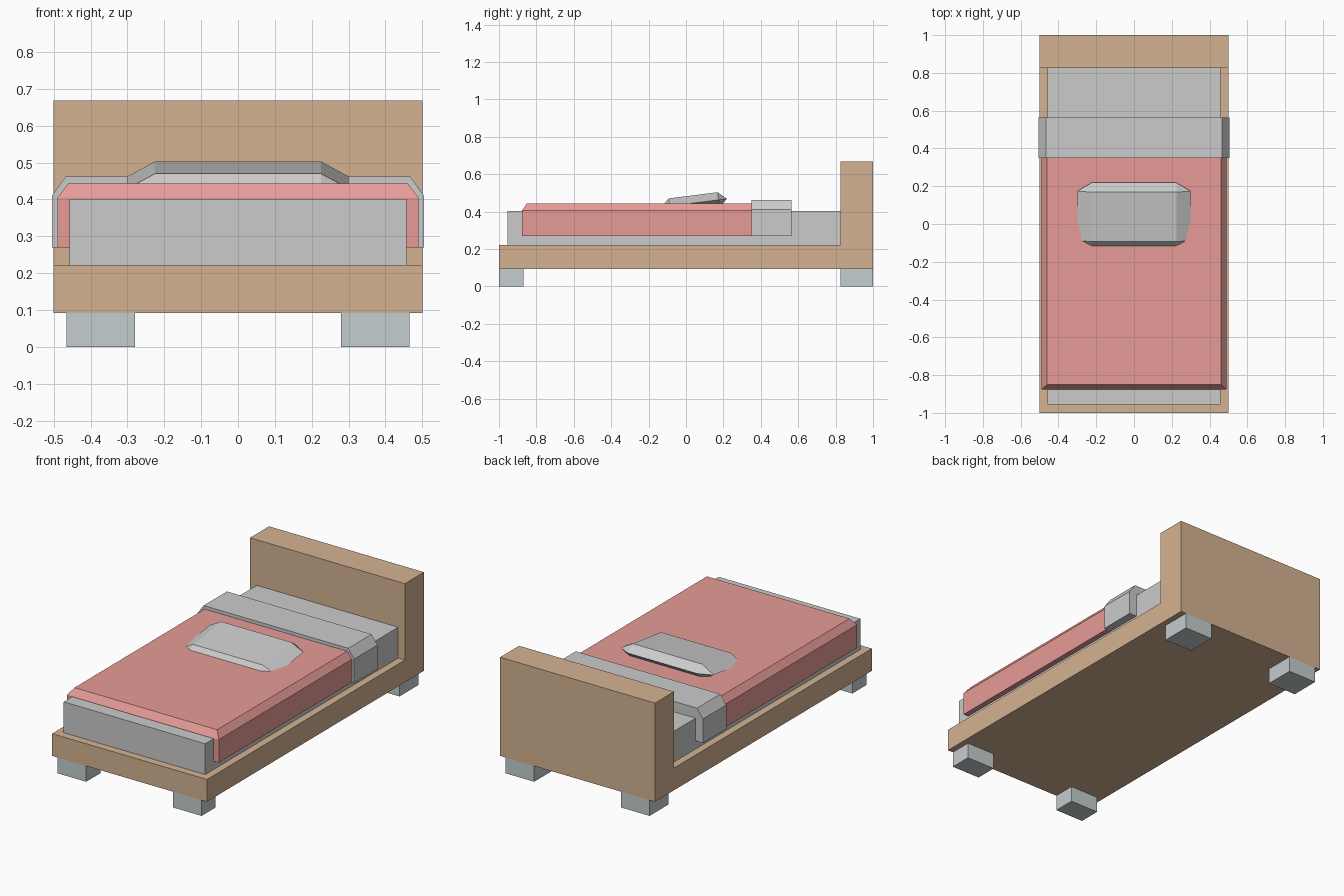
import bpy, bmesh
from mathutils import Matrix, Vector

if "Cube" in bpy.data.objects:
    bpy.data.objects.remove(bpy.data.objects["Cube"])


def material(name, color):
    m = bpy.data.materials.new(name)
    m.diffuse_color = (*color, 1)
    m.use_nodes = True
    m.node_tree.nodes["Principled BSDF"].inputs["Base Color"].default_value = m.diffuse_color
    return m


WOOD = material("wood", (0.66, 0.45, 0.29))
PINK = material("pink_fabric", (0.80, 0.33, 0.31))
PALE = material("pale_metal", (0.56, 0.61, 0.62))


def finish(bm, name, mat=None):
    bmesh.ops.remove_doubles(bm, verts=bm.verts, dist=1e-5)
    bmesh.ops.recalc_face_normals(bm, faces=bm.faces)
    mesh = bpy.data.meshes.new(name)
    bm.to_mesh(mesh)
    bm.free()
    ob = bpy.data.objects.new(name, mesh)
    bpy.context.collection.objects.link(ob)
    if mat:
        mesh.materials.append(mat)
    return ob


def loft(name, sections, mat=None):
    """Skin closed loops of equal length and cap both ends."""
    bm = bmesh.new()
    rings = [[bm.verts.new(p) for p in s] for s in sections]
    for a, b in zip(rings, rings[1:]):
        for i in range(len(a)):
            j = (i + 1) % len(a)
            bm.faces.new((a[i], a[j], b[j], b[i]))
    bm.faces.new(rings[0])
    bm.faces.new(rings[-1])
    return finish(bm, name, mat)


def box(name, x0, x1, y0, y1, z0, z1, mat=None):
    ring = [(x0, y0), (x1, y0), (x1, y1), (x0, y1)]
    return loft(name, [[(x, y, z) for x, y in ring] for z in (z0, z1)], mat)


def drape(y, side_x, shoulder_z, top_x, top_z):
    """Cross-section of cloth hanging over the mattress."""
    half = [(0.457, 0.40), (0.457, 0.27), (side_x, 0.27),
            (side_x, shoulder_z), (top_x, top_z)]
    pts = half + [(-x, z) for x, z in reversed(half)]
    return [(x, y, z) for x, z in pts]


# Bed frame with headboard, one L-shaped profile
profile = [(-1, 0.092), (1, 0.092), (1, 0.668), (0.825, 0.668), (0.825, 0.222), (-1, 0.222)]
loft("bed_frame", [[(x, y, z) for y, z in profile] for x in (-0.5, 0.5)], WOOD)

# Legs
for x0, x1, side in ((0.28, 0.465, "right"), (-0.465, -0.28, "left")):
    for y0, y1, end in ((-1, -0.87, "front"), (0.825, 1, "back")):
        box(f"{end}_{side}_leg", x0, x1, y0, y1, 0, 0.092, PALE)

# Mattress
box("mattress", -0.457, 0.457, -0.955, 0.825, 0.222, 0.402)

# Blanket, chamfered along the sides and foot end
loft("blanket", [drape(-0.877, 0.49, 0.405, 0.49, 0.405),
                 drape(-0.85, 0.49, 0.405, 0.46, 0.444),
                 drape(0.35, 0.49, 0.405, 0.46, 0.444)], PINK)

# Folded sheet band
loft("folded_sheet", [drape(y, 0.505, 0.41, 0.467, 0.463) for y in (0.35, 0.565)])

# Tilted cushion with bevelled rim
bm = bmesh.new()
for sx in (-1, 1):
    for sy in (-1, 1):
        for p in ((0.225, 0.132, 0.041), (0.225, 0.132, -0.041),
                  (0.30, 0.132, 0), (0.225, 0.177, 0)):
            bm.verts.new((sx * p[0], sy * p[1], p[2]))
bmesh.ops.convex_hull(bm, input=bm.verts)
bmesh.ops.dissolve_limit(bm, angle_limit=0.01, verts=bm.verts, edges=bm.edges)
tilt = Matrix.Translation(Vector((0, 0.043, 0.446))) @ Matrix.Rotation(0.126, 4, 'X')
bmesh.ops.transform(bm, matrix=tilt, verts=bm.verts)
finish(bm, "cushion")
